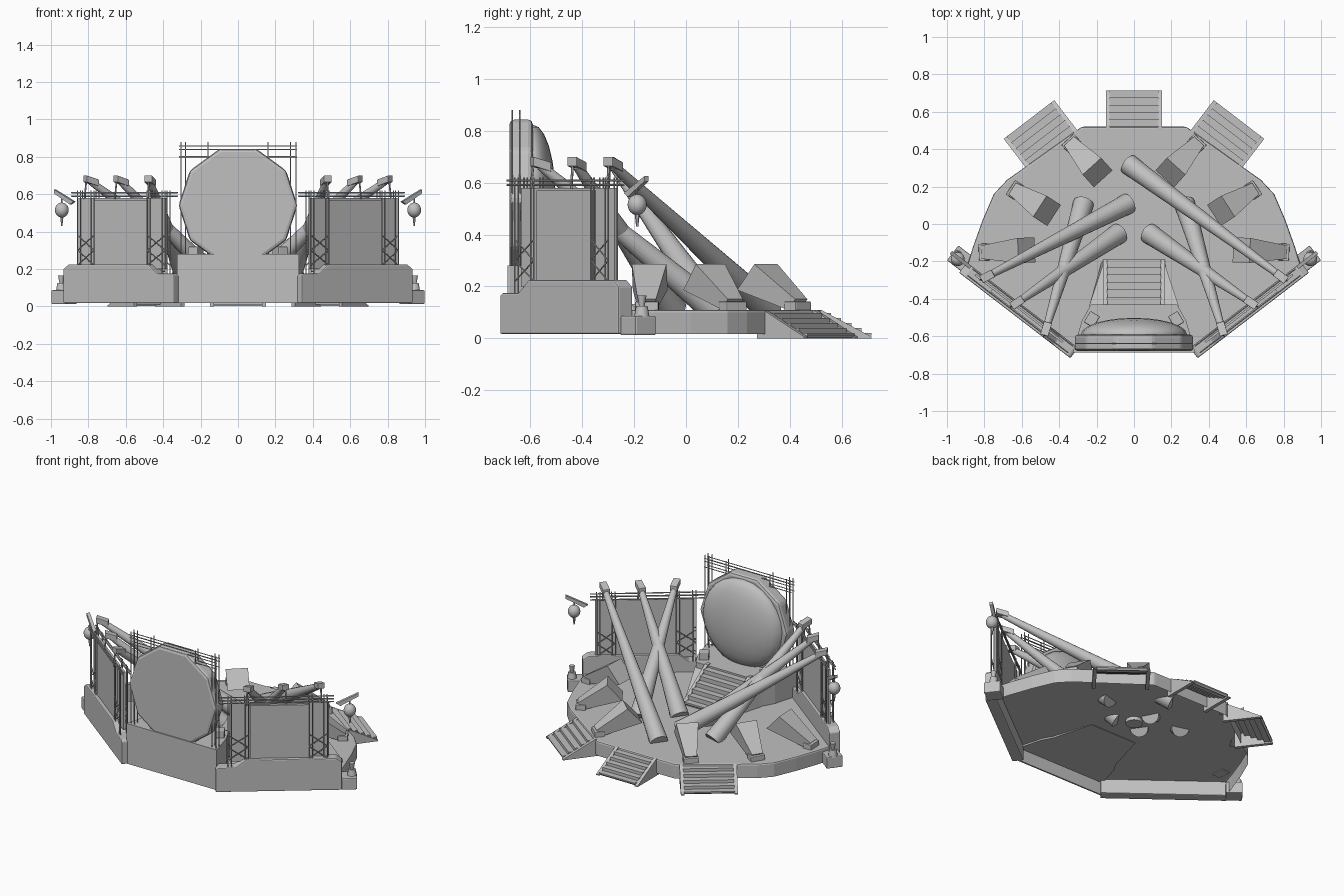
import bpy, bmesh, math
from mathutils import Vector

cube = bpy.data.objects.get("Cube")
if cube:
    bpy.data.objects.remove(cube)

grey = bpy.data.materials.new("plain_grey")
grey.use_nodes = True
grey.diffuse_color = (0.53, 0.53, 0.53, 1)
grey.node_tree.nodes["Principled BSDF"].inputs["Base Color"].default_value = (0.53, 0.53, 0.53, 1)
UP = Vector((0, 0, 1))


def finish(name, bm, smooth=False):
    bmesh.ops.recalc_face_normals(bm, faces=bm.faces)
    mesh = bpy.data.meshes.new(name)
    bm.to_mesh(mesh)
    bm.free()
    mesh.materials.append(grey)
    ob = bpy.data.objects.new(name, mesh)
    bpy.context.collection.objects.link(ob)
    if smooth:
        bpy.ops.object.select_all(action='DESELECT')
        ob.select_set(True)
        bpy.context.view_layer.objects.active = ob
        bpy.ops.object.shade_smooth_by_angle(angle=math.radians(40))
    return ob


def loft(name, low, high, bevel=0, open_low=False):
    """Join two matching polygons, closing the ends."""
    bm = bmesh.new()
    low = [bm.verts.new(p) for p in low]
    high = [bm.verts.new(p) for p in high]
    if not open_low:
        bm.faces.new(low)
    bm.faces.new(high)
    for i in range(len(low)):
        j = (i + 1) % len(low)
        bm.faces.new((low[i], low[j], high[j], high[i]))
    ob = finish(name, bm)
    if bevel:
        m = ob.modifiers.new("soft_edge", 'BEVEL')
        m.width = bevel
        m.segments = 2
        m.limit_method = 'ANGLE'
    return ob


def prism(name, points, offset, bevel=0, open_low=False):
    return loft(name, points, [Vector(p) + Vector(offset) for p in points], bevel, open_low)


def square(centre, a, b):
    c = Vector(centre)
    return [c + a + b, c - a + b, c - a - b, c + a - b]


def box(name, centre, along, across, height, bevel=0):
    """Box with half vectors along and across, raised by height."""
    return prism(name, square(centre, Vector(along), Vector(across)), (0, 0, height), bevel)


def tube(name, a, b, r1, r2=None, sides=6):
    a, b = Vector(a), Vector(b)
    bm = bmesh.new()
    bmesh.ops.create_cone(bm, cap_ends=True, segments=sides, radius1=r1,
                          radius2=r1 if r2 is None else r2, depth=(b - a).length)
    bm.transform((b - a).to_track_quat('Z', 'Y').to_matrix().to_4x4())
    bmesh.ops.translate(bm, verts=bm.verts, vec=(a + b) / 2)
    return finish(name, bm, sides > 8)


def ball(name, centre, size):
    bm = bmesh.new()
    bmesh.ops.create_uvsphere(bm, u_segments=24, v_segments=12, radius=1)
    bmesh.ops.scale(bm, verts=bm.verts, vec=size)
    bmesh.ops.translate(bm, verts=bm.verts, vec=centre)
    return finish(name, bm, True)


def staircase(name, top, outward, width, run, z0, z1, steps):
    """Folded steps, open below, between two sloping cheeks."""
    top, out = Vector((*top, 0)), Vector((*outward, 0)).normalized()
    side = Vector((-out.y, out.x, 0))
    for k in (-1, 1):
        p = top + side * (k * width / 2)
        prism(name + "_cheek", [p - out * 0.03 + UP * z0, p - out * 0.03 + UP * z1, p + UP * z1,
                                p + out * run + UP * (z0 + 0.006), p + out * run + UP * z0],
              side * (-k * 0.022))
    p = top - side * (width / 2 - 0.02)
    profile = []
    for i in range(steps):
        z = z1 - (z1 - z0 - 0.012) * (i + 0.6) / steps
        profile += [p + out * (run * i / steps) + UP * z, p + out * (run * (i + 1) / steps) + UP * z]
    profile.append(p + out * run + UP * (z0 + 0.012))
    under = [q - out * 0.01 - UP * 0.01 for q in reversed(profile)]
    prism(name + "_steps", profile + under, side * (width - 0.04))


# Stage deck: a shell open underneath
half = [(0.34, -0.68), (0.9, -0.25), (0.86, -0.12), (0.81, 0.02), (0.75, 0.16), (0.68, 0.235), (0.28, 0.52)]
outline = half + [(-x, y) for x, y in reversed(half)]
prism("stage_deck", [(x, y, 0.017) for x, y in outline], (0, 0, 0.093), 0.01, open_low=True)
tube("underside_hub", (0, 0, 0.085), (0, 0, 0.108), 0.05, sides=20)

# Rear stairs
staircase("back_stairs", (0, 0.52), (0, 1), 0.3, 0.195, 0, 0.11, 5)
for k in (-1, 1):
    staircase("corner_stairs", (0.44 * k, 0.4), (0.608 * k, 0.794), 0.34, 0.2, 0, 0.11, 5)

# Central podium, flared ramp and stairs
podium = [(0.325, -0.68), (0.28, -0.52), (0.23, -0.43), (-0.23, -0.43), (-0.28, -0.52), (-0.325, -0.68)]
prism("podium", [(x, y, 0.1) for x, y in podium], (0, 0, 0.18))
box("podium_front", (0, -0.683, 0.017), (0.325, 0, 0), (0, 0.005, 0), 0.263)
loft("podium_ramp", [(-0.24, -0.44, 0.1), (0.24, -0.44, 0.1), (0.17, -0.19, 0.1), (-0.17, -0.19, 0.1)],
     [(-0.24, -0.44, 0.25), (0.24, -0.44, 0.25), (0.16, -0.2, 0.112), (-0.16, -0.2, 0.112)])
staircase("podium_stairs", (0, -0.43), (0, 1), 0.33, 0.24, 0.11, 0.285, 6)

# Big round screen
ring = [(0.318 * math.cos(i * math.pi / 5), -0.68, 0.54 + 0.318 * math.sin(i * math.pi / 5)) for i in range(10)]
prism("disc_rim", ring, (0, 0.09, 0), 0.018)
ball("disc_dome", (0, -0.59, 0.54), (0.283, 0.088, 0.283))
for y in (-0.67, -0.64):
    for x in (-0.305, -0.28, -0.16, 0.16, 0.28, 0.31):
        tube("disc_frame_post", (x, y, 0.27), (x, y, 0.88), 0.003)
    for z in (0.8, 0.838, 0.857):
        tube("disc_frame_rail", (-0.315, y, z), (0.315, y, z), 0.003)

for side in (1, -1):
    def P(s, t, z):
        """Point along the slanted wing wall: s along, t inward."""
        return Vector((side * (0.35 + 0.793 * s - 0.609 * t), -0.705 + 0.609 * s + 0.793 * t, z))

    along = P(1, 0, 0) - P(0, 0, 0)
    inward = P(0, 1, 0) - P(0, 0, 0)

    # Wing wall base and panels
    profile = [(-0.015, 0.017), (-0.015, 0.165), (0, 0.175), (0.1, 0.175), (0.165, 0.225),
               (0.7, 0.225), (0.735, 0.2), (0.735, 0.017)]
    prism("wing_base", [P(s, -0.004, z) for s, z in profile], inward * 0.069, 0.006)
    box("wing_panel", P(0.365, 0.04, 0.2), along * 0.295, inward * 0.006, 0.38)
    box("wing_screen", P(0.365, 0.026, 0.22), along * 0.175, inward * 0.008, 0.35)

    # Scaffold towers with cross braces and top rails
    for a, b in ((0.06, 0.18), (0.54, 0.65)):
        for t in (0.012, 0.056):
            for s in (a, a + 0.02, b - 0.02, b):
                tube("scaffold_post", P(s, t, 0.17), P(s, t, 0.62), 0.003)
            for i in range(2):
                z = 0.22 + 0.08 * i
                tube("scaffold_brace", P(a, t, z), P(b, t, z + 0.08), 0.003)
                tube("scaffold_brace", P(b, t, z), P(a, t, z + 0.08), 0.003)
    for t in (0.012, 0.056):
        for z in (0.59, 0.608):
            tube("top_rail", P(0.01, t, z), P(0.69, t, z), 0.004)

    # Lamps on the wall with long light beams
    ends = ((side * -0.03, 0.32) if side > 0 else (-0.03, 0.11), (side * 0.08, -0.05), (side * 0.27, 0.11))
    for start, end in zip(((0.785, -0.28), (0.625, -0.42), (0.47, -0.56)), ends):
        foot = Vector((*end, 0.11))
        head = Vector((side * start[0], start[1], 0.665))
        tube("light_beam", foot, head, 0.056, 0.018, 16)
        flat = Vector((foot.x - head.x, foot.y - head.y, 0)).normalized()
        cross = Vector((-flat.y, flat.x, 0))
        box("wall_lamp", head - UP * 0.012, (flat - UP * 0.3) * 0.036, cross * 0.022, 0.036, 0.003)
        tube("lamp_arm", head - flat * 0.03, head - flat * 0.04 - UP * 0.09, 0.005)

    # Short square floor lights flaring up and inward
    for start, end in (((0.335, 0.43), (0.195, 0.275)), ((0.635, 0.18), (0.465, 0.07)), ((0.8, -0.15), (0.575, -0.14))):
        a = Vector((side * start[0], start[1], 0.13))
        b = Vector((side * end[0], end[1], 0.236))
        flat = Vector((b.x - a.x, b.y - a.y, 0)).normalized()
        cross = Vector((-flat.y, flat.x, 0))
        tilt = UP * 0.74 - flat * 0.67
        loft("floor_light", square(a, cross * 0.035, tilt * 0.028), square(b, cross * 0.067, tilt * 0.067))
        box("floor_light_box", (a.x, a.y, 0.105), flat * 0.03, cross * 0.045, 0.037, 0.004)

    # End block, its fittings, the sloping arm and hanging lantern
    box("end_block", (side * 0.93, -0.185, 0.012), along * 0.05, inward * 0.05, 0.075, 0.006)
    tube("end_fitting_base", (side * 0.945, -0.17, 0.08), (side * 0.945, -0.17, 0.125), 0.03, 0.022, 10)
    tube("end_fitting_cap", (side * 0.945, -0.17, 0.12), (side * 0.945, -0.17, 0.165), 0.01, 0.018, 10)
    prism("lantern_arm", [(side * 0.88, -0.24, 0.56), (side * 0.985, -0.16, 0.625),
                          (side * 0.985, -0.16, 0.605), (side * 0.9, -0.225, 0.545)], inward * 0.02)
    lamp = Vector((side * 0.942, -0.188, 0.515))
    ball("lantern", lamp, (0.037, 0.037, 0.04))
    tube("lantern_cord", lamp, lamp + UP * 0.07, 0.004)
    tube("lantern_tassel", lamp - UP * 0.085, lamp - UP * 0.035, 0.004, 0.01)

    # Floor monitors beside the disc
    box("monitor", (side * 0.225, -0.51, 0.275), (side * 0.026, 0.015, 0), (-side * 0.018, 0.03, 0), 0.045, 0.006)
